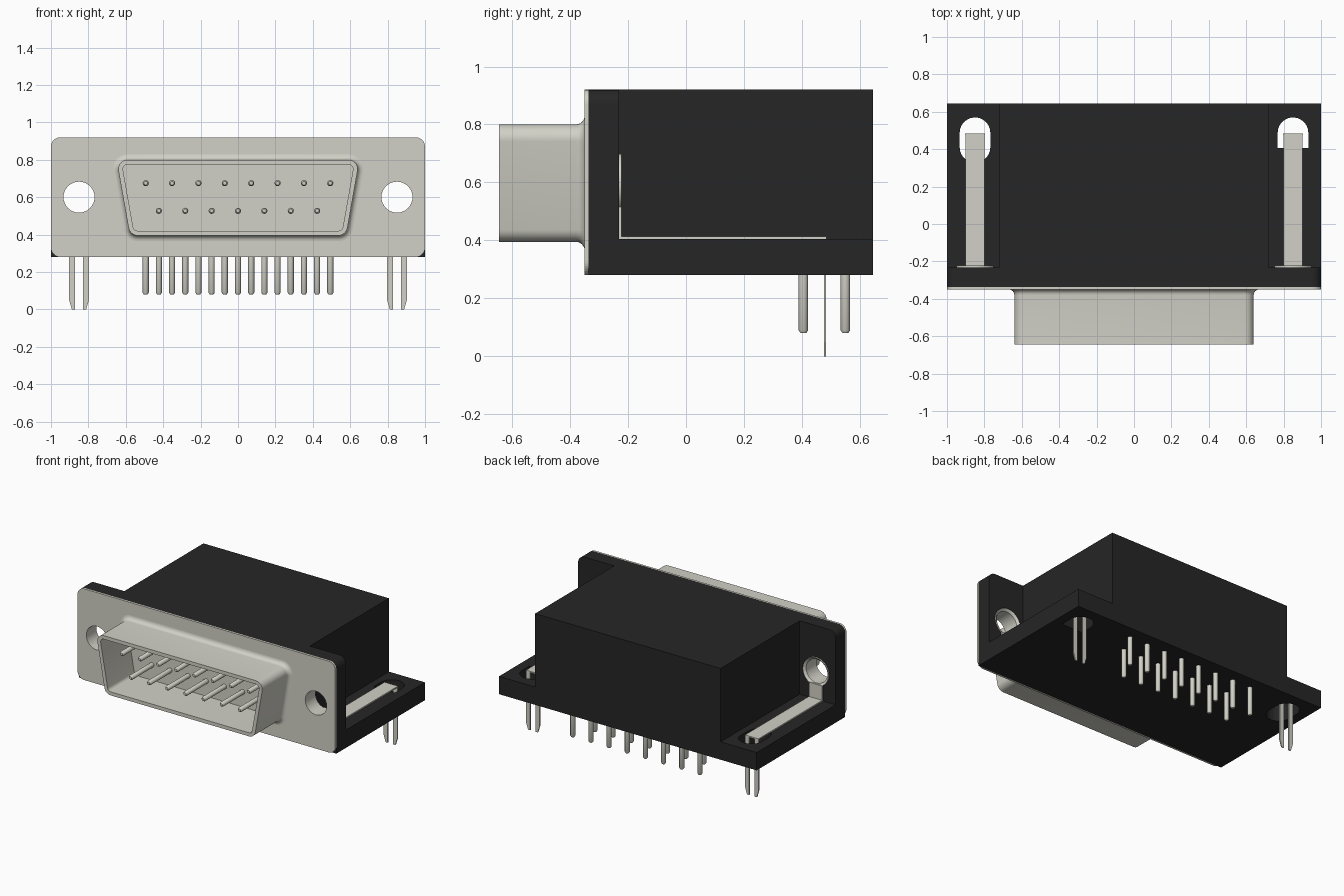
import bpy, bmesh
from math import sin, cos, pi, radians, tan
from mathutils import Matrix, Vector

cube = bpy.data.objects.get("Cube")
if cube:
    bpy.data.objects.remove(cube)


def material(name, color):
    m = bpy.data.materials.new(name)
    m.use_nodes = True
    m.diffuse_color = (*color, 1)
    m.node_tree.nodes["Principled BSDF"].inputs["Base Color"].default_value = (*color, 1)
    return m


METAL = material("warm grey metal", (0.644, 0.638, 0.571))
BLACK = material("black plastic", (0.019, 0.019, 0.019))


def add(name, mesh, mat):
    obj = bpy.data.objects.new(name, mesh)
    bpy.context.scene.collection.objects.link(obj)
    mesh.materials.clear()
    mesh.materials.append(mat)
    return obj


def arc(cx, cy, r, a0, a1, n=8):
    return [(cx + r * cos(radians(a0 + (a1 - a0) * i / n)),
             cy + r * sin(radians(a0 + (a1 - a0) * i / n))) for i in range(n + 1)]


def circle(cx, cy, r, n=32):
    return arc(cx, cy, r, 0, 360, n)[:-1]


def rect(x0, x1, y0, y1):
    return [(x0, y0), (x1, y0), (x1, y1), (x0, y1)]


def slab(name, loops, lo, hi, mat, upright=False):
    """Extrude an outline with holes along z, or along y when upright."""
    curve = bpy.data.curves.new(name, "CURVE")
    curve.dimensions = "2D"
    curve.fill_mode = "BOTH"
    curve.extrude = (hi - lo) / 2
    for loop in loops:
        s = curve.splines.new("POLY")
        s.points.add(len(loop) - 1)
        for p, (x, y) in zip(s.points, loop):
            p.co = (x, y, 0, 1)
        s.use_cyclic_u = True
    temp = bpy.data.objects.new(name + "_outline", curve)
    mesh = bpy.data.meshes.new_from_object(temp)
    bpy.data.objects.remove(temp)
    mid = (lo + hi) / 2
    if upright:
        mesh.transform(Matrix.Translation((0, mid, 0)) @ Matrix.Rotation(pi / 2, 4, "X"))
    else:
        mesh.transform(Matrix.Translation((0, 0, mid)))
    bm = bmesh.new()
    bm.from_mesh(mesh)
    bmesh.ops.remove_doubles(bm, verts=bm.verts, dist=1e-5)
    bmesh.ops.recalc_face_normals(bm, faces=bm.faces)
    bm.to_mesh(mesh)
    bm.free()
    for p in mesh.polygons:
        p.use_smooth = False
    return add(name, mesh, mat)


def loft(name, rings, mat, cap=False):
    """Skin a row of equal-sized closed rings."""
    bm = bmesh.new()
    rows = [[bm.verts.new(p) for p in ring] for ring in rings]
    for a, b in zip(rows, rows[1:]):
        for i in range(len(a)):
            j = (i + 1) % len(a)
            bm.faces.new((a[i], a[j], b[j], b[i]))
    if cap:
        bm.faces.new(rows[0])
        bm.faces.new(rows[-1])
    bmesh.ops.recalc_face_normals(bm, faces=bm.faces)
    mesh = bpy.data.meshes.new(name)
    bm.to_mesh(mesh)
    bm.free()
    obj = add(name, mesh, mat)
    bpy.context.view_layer.objects.active = obj
    for o in bpy.context.selected_objects:
        o.select_set(False)
    obj.select_set(True)
    bpy.ops.object.shade_smooth_by_angle(angle=radians(40))
    return obj


def pin(name, start, end, r=0.0165):
    """Round pin with a chamfered tip."""
    start, end = Vector(start), Vector(end)
    axis = (end - start).normalized()
    turn = axis.to_track_quat("Z", "Y")
    steps = [(start, r), (end - axis * 0.01, r), (end, r * 0.6)]
    rings = [[c + turn @ Vector((x, y, 0)) for x, y in circle(0, 0, k, 12)] for c, k in steps]
    loft(name, rings, METAL, cap=True)


# Main dimensions
BOTTOM, SHELF, TOP = 0.28, 0.405, 0.92
FACE, SEAM, STEP, BACK = -0.35, -0.337, -0.232, 0.645
HOLE_X, HOLE_Z, HOLE_R = 0.85, 0.60, 0.083
SIDES = (("right", -1), ("left", 1))

# Plastic housing: flange, centre block and slotted base
R = 0.05
top_corners = arc(1 - R, TOP - R, R, 0, 90) + arc(R - 1, TOP - R, R, 90, 180)
holes = [circle(s * HOLE_X, HOLE_Z, HOLE_R + 0.007) for _, s in SIDES]
slab("housing_flange", [[(-1, BOTTOM), (1, BOTTOM)] + top_corners] + holes,
     SEAM, STEP, BLACK, upright=True)
slab("housing_block", [rect(-0.72, 0.72, STEP, BACK)], SHELF, TOP, BLACK)
W = 0.082
slot_right = arc(-HOLE_X, 0.488, W, 0, 180, 12) + arc(-HOLE_X, 0.41, W, 180, 360, 12)
slot_left = arc(HOLE_X, 0.488, W, 0, 180, 12) + [(HOLE_X - W, 0.405), (HOLE_X + W, 0.405)]
slab("housing_base", [rect(-1, 1, STEP, BACK), slot_right, slot_left], BOTTOM, SHELF, BLACK)

# Metal face plate
low_corners = arc(R - 1, BOTTOM + R, R, 180, 270) + arc(1 - R, BOTTOM + R, R, 270, 360)
slab("face_plate", [top_corners + low_corners] + [circle(s * HOLE_X, HOLE_Z, HOLE_R) for _, s in SIDES],
     FACE, SEAM, METAL, upright=True)


# D-shaped shroud with a flared foot
def d_ring(offset, y, r=0.05, tilt=10):
    x1, z1, z0 = 0.59, 0.75, 0.445
    x0 = x1 - (z1 - z0) * tan(radians(tilt))
    half = arc(x0, z0, r + offset, -90, -tilt) + arc(x1, z1, r + offset, -tilt, 90)
    half += [(-x, z) for x, z in reversed(half)]
    return [(x, y, z) for x, z in half]


F = 0.03
flare = [(F - F * sin(a * pi / 12), FACE - F + F * cos(a * pi / 12)) for a in range(7)]
shroud = flare + [(0, -0.645), (-0.025, -0.645), (-0.025, FACE)]
loft("shroud", [d_ring(o, y) for o, y in shroud], METAL)

# Contact pins and solder pins: eight in the upper/rear row, seven in the other
for count, z, y in ((8, 0.675, 0.55), (7, 0.527, 0.405)):
    for i in range(count):
        x = (i - (count - 1) / 2) * 0.141
        pin("contact_pin", (x, FACE + 0.005, z), (x, -0.59, z))
        pin("solder_pin", (x, y, BOTTOM + 0.01), (x, y, 0.08))

# Grounding brackets: eyelet, strap and a pair of board prongs on each side
for side, s in SIDES:
    cx = s * HOLE_X
    tube = [(HOLE_R, FACE + 0.002), (HOLE_R, -0.236), (HOLE_R + 0.017, -0.222),
            (HOLE_R + 0.017, STEP), (HOLE_R + 0.007, STEP), (HOLE_R + 0.007, SEAM)]
    loft(side + "_eyelet", [[(x, y, z) for x, z in circle(cx, HOLE_Z, r)] for r, y in tube], METAL)
    slab(side + "_bracket_stem", [rect(cx - 0.052, cx + 0.052, SHELF, HOLE_Z - 0.085)],
         STEP, -0.222, METAL, upright=True)
    slab(side + "_bracket_strap", [rect(cx - 0.052, cx + 0.052, STEP, 0.485)],
         SHELF, 0.414, METAL)
    for m in (-1, 1):
        outline = [(0.021, 0), (0.038, 0), (0.053, 0.05), (0.053, 0.41), (0.021, 0.41)]
        slab(side + "_board_prong", [[(cx + m * x, z) for x, z in outline]],
             0.476, 0.484, METAL, upright=True)
